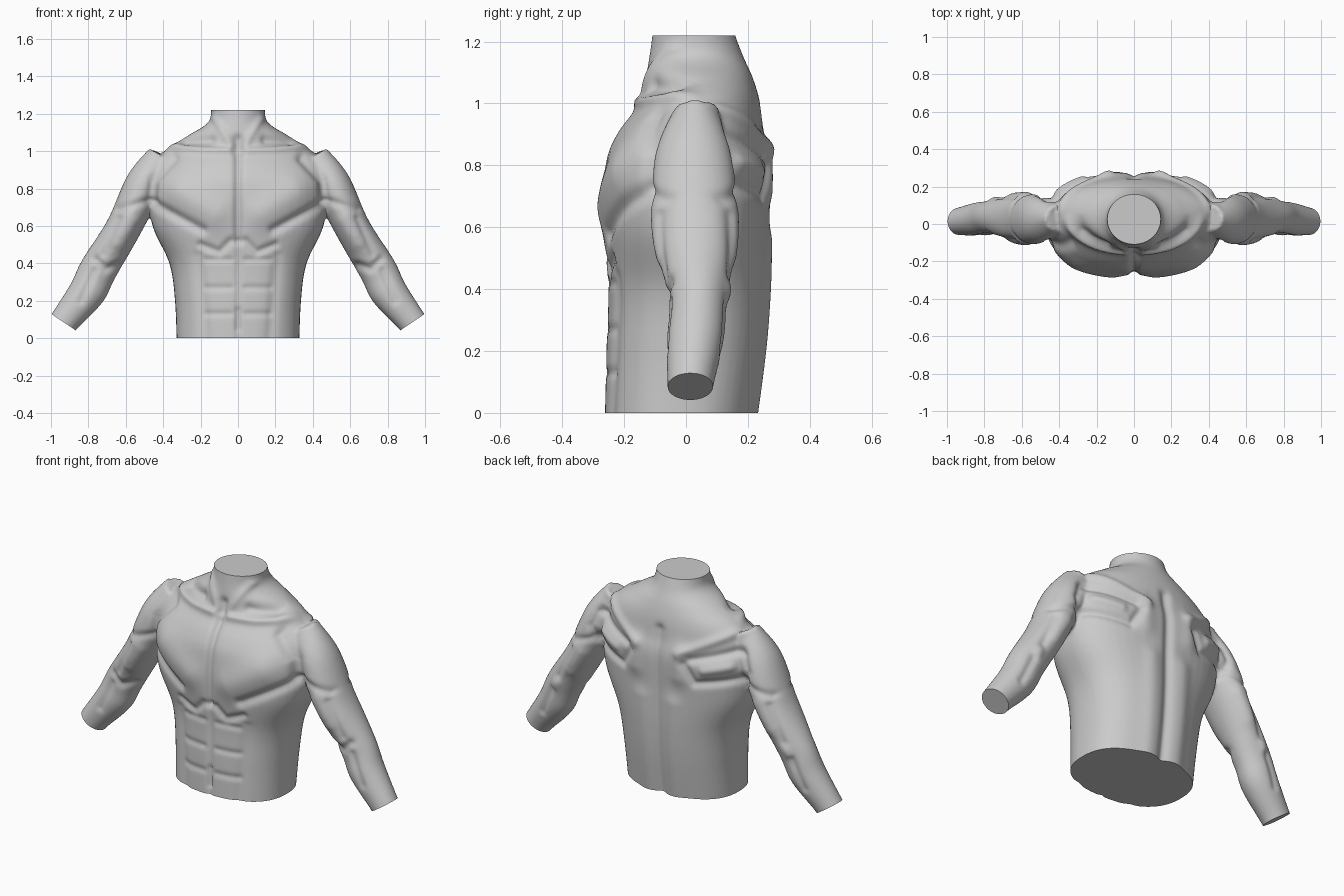
import bpy, bmesh, math
from mathutils import Vector

if "Cube" in bpy.data.objects:
    bpy.data.objects.remove(bpy.data.objects["Cube"])


def spline(rows, steps=8):
    """Catmull-Rom interpolation through rows of numbers."""
    out = []
    for i in range(len(rows) - 1):
        p0, p1 = rows[max(i - 1, 0)], rows[i]
        p2, p3 = rows[i + 1], rows[min(i + 2, len(rows) - 1)]
        for k in range(steps):
            t = k / steps
            out.append([0.5 * (2 * b + (c - a) * t + (2 * a - 5 * b + 4 * c - d) * t * t
                               + (3 * b - a - 3 * c + d) * t ** 3)
                        for a, b, c, d in zip(p0, p1, p2, p3)])
    return out + [list(rows[-1])]


def loft(bm, rows, u, side=1, n=48, chest=0.0):
    """Rows are x, y, z, half width along u, half depth along y."""
    rings = []
    for x, y, z, a, b in spline(rows):
        e = 2 + chest * min(1, max(0, (1.0 - z) * 5))   # squarer sections below the shoulders
        ring = []
        for k in range(n):
            t = 2 * math.pi * k / n
            c, s = math.cos(t), math.sin(t)
            p = a * math.copysign(abs(c) ** (2 / e), c)
            q = b * math.copysign(abs(s) ** (2 / e), s)
            ring.append(bm.verts.new((side * (x + p * u[0]), y + q, z + p * u[1])))
        rings.append(ring)
    for r0, r1 in zip(rings, rings[1:]):
        for k in range(n):
            j = (k + 1) % n
            bm.faces.new((r0[k], r0[j], r1[j], r1[k]))
    bm.faces.new(rings[0])
    bm.faces.new(rings[-1])


# Trunk and neck: z, half width, front y, back y
trunk = [(-.06, .325, -.262, .215), (.2, .335, -.256, .25), (.4, .365, -.25, .265),
         (.6, .455, -.265, .268), (.8, .477, -.258, .272), (.9, .455, -.222, .252),
         (1, .39, -.15, .238), (1.08, .27, -.13, .215), (1.16, .153, -.115, .18),
         (1.28, .145, -.1, .135)]
# Arm from shoulder to beyond the wrist: x, y, z, half width, half depth
arm = [(.4, .03, .97, .085, .07), (.5, .025, .82, .102, .125), (.615, .03, .585, .093, .131),
       (.745, .038, .37, .099, .094), (.81, .03, .24, .097, .092),
       (.932, .014, .085, .077, .072), (.99, .01, 0, .075, .068)]

bm = bmesh.new()
loft(bm, [(0, (f + b) / 2, z, w, (b - f) / 2) for z, w, f, b in trunk], (1, 0), chest=.4)
for side in (1, -1):
    loft(bm, arm, (.87, .49), side)
bmesh.ops.recalc_face_normals(bm, faces=bm.faces[:])
base = bpy.data.meshes.new("muscular_torso")
bm.to_mesh(base)
bm.free()
torso = bpy.data.objects.new("muscular_torso", base)
bpy.context.collection.objects.link(torso)

# Fuse the parts into one skin
m = torso.modifiers.new("fuse", 'REMESH')
m.mode = 'VOXEL'
m.voxel_size = 0.0105
m = torso.modifiers.new("blend", 'SMOOTH')
m.factor = 0.5
m.iterations = 8
dg = bpy.context.evaluated_depsgraph_get()
skin = bpy.data.meshes.new_from_object(torso.evaluated_get(dg))
torso.modifiers.clear()
torso.data = skin

strokes = {-1: [], 1: []}


def stroke(facing, width, height, *paths):
    """Raise or sink the skin along paths of |x|, z points; facing -1 front, 1 back."""
    for pts in paths:
        xs, zs, r = [p[0] for p in pts], [p[1] for p in pts], 3 * width
        box = (min(xs) - r, max(xs) + r, min(zs) - r, max(zs) + r)
        strokes[facing].append((box, list(zip(pts, pts[1:])), width, height))


# Breastbone, midline, navel, abdominal rows
stroke(-1, .02, -.022, [(0, .97), (0, .52)])
stroke(-1, .014, -.01, [(0, .52), (0, 0)], [(0, .15), (0, .05)])
for z in (.13, .27, .42):
    stroke(-1, .016, -.007, [(.04, z), (.17, z)])
stroke(-1, .03, -.008, [(.21, .44), (.17, 0)])
# Rib arch and chest muscle with its borders
stroke(-1, .02, -.013, [(.04, .52), (.1, .46), (.2, .5)])
stroke(-1, .085, .024, [(.13, .67), (.3, .77)])
stroke(-1, .026, -.018, [(.19, .58), (.45, .72)], [(.46, .74), (.45, .84), (.34, .96)])
# Collarbone, hollow above it, throat notch, neck tendon
stroke(-1, .02, .017, [(.05, 1), (.2, 1.005), (.44, 1.035)])
stroke(-1, .028, -.022, [(.15, 1.06), (.28, 1.055)], [(0, 1.06), (0, 1.02)])
stroke(-1, .022, .01, [(.035, 1.03), (.12, 1.17)])
# Spine, lower back columns, upper back
stroke(1, .028, -.018, [(0, .95), (0, 0)])
stroke(1, .05, .012, [(.09, 0), (.1, .55)], [(.14, .72), (.14, .86)])
# Shoulder blade ridge and the hollows around it
stroke(1, .025, .014, [(.13, .85), (.43, 1)], [(.28, .78), (.4, .81)])
stroke(1, .022, -.016, [(.2, .83), (.45, .9)], [(.17, .8), (.23, .7), (.45, .74)],
       [(.47, .72), (.5, .8), (.47, .88)])
# Arm: shoulder edge and muscle groove on both faces, bulges, elbow
for facing in (-1, 1):
    stroke(facing, .02, -.01, [(.5, .73), (.64, .69)], [(.64, .64), (.72, .45)],
           [(.77, .36), (.84, .2)])
    stroke(facing, .04, .009, [(.57, .63), (.64, .51)])
stroke(-1, .022, -.013, [(.64, .39), (.71, .37), (.76, .42)])
stroke(1, .025, .01, [(.74, .4), (.75, .38)])


def dist2(px, pz, a, b):
    dx, dz = b[0] - a[0], b[1] - a[1]
    t = ((px - a[0]) * dx + (pz - a[1]) * dz) / (dx * dx + dz * dz)
    t = min(1, max(0, t))
    return (px - a[0] - t * dx) ** 2 + (pz - a[1] - t * dz) ** 2


moved = []
for v in skin.vertices:
    x, z, n, h = abs(v.co.x), v.co.z, v.normal.copy(), 0.0
    for sign, group in strokes.items():
        facing = min(1, max(0, sign * n.y * 2 + .1))
        if facing == 0:
            continue
        for (x0, x1, z0, z1), segs, w, amp in group:
            if x0 < x < x1 and z0 < z < z1:
                d = min(dist2(x, z, a, b) for a, b in segs)
                h += facing * amp * math.exp(-d / (w * w))
    moved.append(v.co + n * (h + .002))
for v, co in zip(skin.vertices, moved):
    v.co = co

# Flat cuts at wrists, waist and neck
bm = bmesh.new()
bm.from_mesh(skin)
for co, no in (((.932, 0, .085), (.56, 0, -.83)), ((-.932, 0, .085), (-.56, 0, -.83)),
               ((0, 0, 0), (0, 0, -1)), ((0, 0, 1.22), (0, 0, 1))):
    bmesh.ops.bisect_plane(bm, geom=bm.verts[:] + bm.edges[:] + bm.faces[:], dist=1e-5,
                           plane_co=Vector(co), plane_no=Vector(no).normalized(), clear_outer=True)
    bmesh.ops.holes_fill(bm, edges=[e for e in bm.edges if e.is_boundary], sides=0)
bmesh.ops.recalc_face_normals(bm, faces=bm.faces[:])
bm.to_mesh(skin)
bm.free()

bpy.context.view_layer.objects.active = torso
torso.select_set(True)
bpy.ops.object.shade_smooth_by_angle(angle=math.radians(50))
